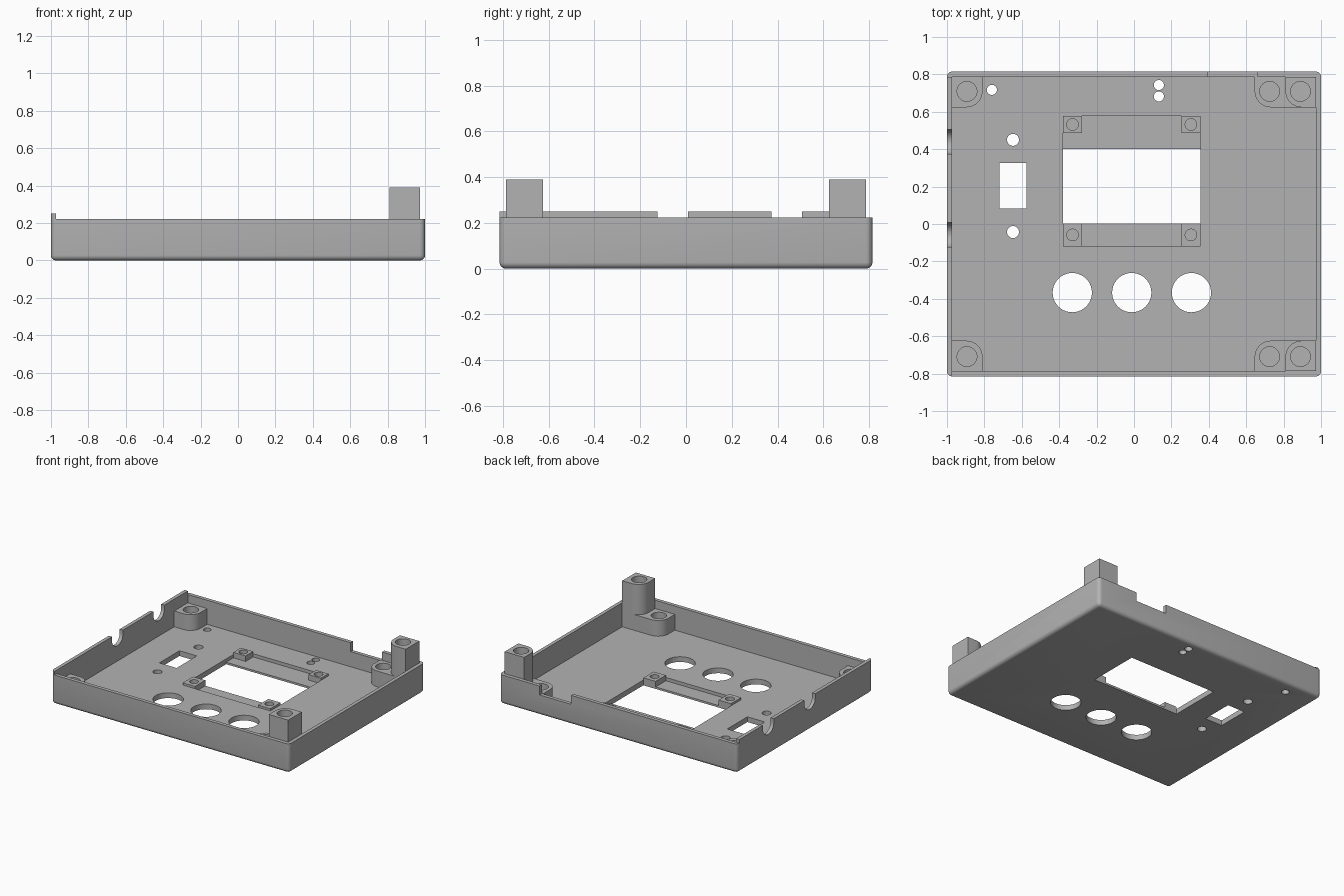
import bpy
import bmesh
from mathutils import Matrix

default = bpy.data.objects.get("Cube")
if default:
    bpy.data.objects.remove(default, do_unlink=True)

GREY = (0.45, 0.45, 0.45, 1)
plastic = bpy.data.materials.new("grey_plastic")
plastic.use_nodes = True
plastic.diffuse_color = GREY
plastic.node_tree.nodes["Principled BSDF"].inputs["Base Color"].default_value = GREY

# Main dimensions
HX, HY = 1.0, 0.815          # outer half sizes
IX, IY = 0.973, 0.787        # inner half sizes
FLOOR, RIM, LIP = 0.04, 0.223, 0.25
LOW, TALL = 0.16, 0.39       # post heights
POST = 0.163


def new_object(name, bm):
    bmesh.ops.recalc_face_normals(bm, faces=bm.faces)
    mesh = bpy.data.meshes.new(name)
    bm.to_mesh(mesh)
    bm.free()
    obj = bpy.data.objects.new(name, mesh)
    bpy.context.collection.objects.link(obj)
    return obj


def box(name, x, y, z, round_edges=None, radius=0.0, segments=6):
    bm = bmesh.new()
    size = [b - a for a, b in (x, y, z)]
    mid = [(a + b) / 2 for a, b in (x, y, z)]
    bmesh.ops.create_cube(bm, size=1, matrix=Matrix.Translation(mid) @ Matrix.Diagonal((*size, 1)))
    if round_edges:
        chosen = [e for e in bm.edges if round_edges(*[v.co for v in e.verts])]
        bmesh.ops.bevel(bm, geom=chosen, offset=radius, segments=segments,
                        profile=0.5, affect='EDGES')
    return new_object(name, bm)


def drill(x, y, r, z0, z1):
    bm = bmesh.new()
    bmesh.ops.create_cone(bm, cap_ends=True, segments=40, radius1=r, radius2=r, depth=z1 - z0,
                          matrix=Matrix.Translation((x, y, (z0 + z1) / 2)))
    return new_object("drill_cutter", bm)


def cut(obj, cutter):
    cutter.hide_render = True
    mod = obj.modifiers.new("cut", 'BOOLEAN')
    mod.operation, mod.solver, mod.object = 'DIFFERENCE', 'EXACT', cutter
    bpy.context.view_layer.update()
    graph = bpy.context.evaluated_depsgraph_get()
    result = bpy.data.meshes.new_from_object(obj.evaluated_get(graph))
    obj.modifiers.clear()
    obj.data = result
    bpy.data.objects.remove(cutter, do_unlink=True)


def finish(obj):
    obj.data.materials.clear()
    obj.data.materials.append(plastic)
    bpy.ops.object.select_all(action='DESELECT')
    obj.select_set(True)
    bpy.context.view_layer.objects.active = obj
    bpy.ops.object.shade_smooth_by_angle(angle=0.6)


def carve(obj, x, y, z):
    cut(obj, box("block_cutter", x, y, z))


# Shell with rounded outside corners and bottom edge
shell = box("shell", (-HX, HX), (-HY, HY), (0, LIP),
            lambda a, b: min(a.z, b.z) < 0.001, 0.028, 5)
carve(shell, (-IX, IX), (-IY, IY), (FLOOR, 1))
# Rim is lower everywhere but along the side lip
carve(shell, (-IX, 2), (-2, 2), (RIM, 1))
carve(shell, (-2, 2), (IY, 2), (RIM, 1))
# Cable gap in the back wall
carve(shell, (0.395, 0.66), (0.7, 1), (0.155, 1))
# Rounded cable notches in the lipped side wall
for y in (-0.058, 0.44):
    notch = box("notch_cutter", (-1.1, -0.9), (y - 0.066, y + 0.066), (0.157, 0.4),
                lambda a, b: max(a.z, b.z) < 0.2 and abs(a.x - b.x) > 0.1, 0.0655, 10)
    cut(shell, notch)
# Display pocket and window, switch slot
carve(shell, (-0.38, 0.356), (-0.12, 0.577), (0.015, 0.1))
carve(shell, (-0.38, 0.356), (0.003, 0.4), (-0.1, 0.1))
carve(shell, (-0.72, -0.574), (0.083, 0.325), (-0.1, 0.1))
# Button holes, switch screw holes and indicator holes
holes = [(x, -0.367, 0.105) for x in (-0.33, -0.012, 0.307)]
holes += [(-0.647, y, 0.032) for y in (0.45, -0.043)]
holes += [(-0.76, 0.717, 0.027), (0.133, 0.743, 0.027), (0.133, 0.682, 0.027)]
for x, y, r in holes:
    cut(shell, drill(x, y, r, -0.1, 0.1))
finish(shell)


def post(name, side, front, width, top, hole_x):
    """Corner post against the walls with its inner upright edge rounded."""
    x_in, y_in = side * (IX - width), front * (IY - POST)
    obj = box(name, sorted((x_in, side * IX)), sorted((y_in, front * IY)), (FLOOR - 0.01, top),
              lambda a, b: all(abs(p.x - x_in) < 0.001 and abs(p.y - y_in) < 0.001
                               for p in (a, b)), 0.085, 8)
    cut(obj, drill(side * hole_x, front * 0.709, 0.053, FLOOR + 0.01, 1))
    return obj


# Corner posts: low ones all round, tall ones on the left side
for front, where in ((-1, "front"), (1, "back")):
    finish(post(f"{where}_right_low_post", -1, front, POST, LOW, 0.893))
    finish(post(f"{where}_left_low_post", 1, front, 0.328, LOW, 0.725))
    finish(post(f"{where}_left_tall_post", 1, front, POST, TALL, 0.89))

# Display mounting pads
for side, x0, x1 in (("right", -0.38, -0.277), ("left", 0.253, 0.356)):
    for where, y0, y1 in (("front", -0.12, 0.003), ("back", 0.487, 0.577)):
        pad = box(f"{where}_{side}_display_pad", (x0, x1), (y0, y1), (0.012, 0.057))
        cut(pad, drill((x0 + x1) / 2, (y0 + y1) / 2, 0.031, 0.02, 0.2))
        finish(pad)
